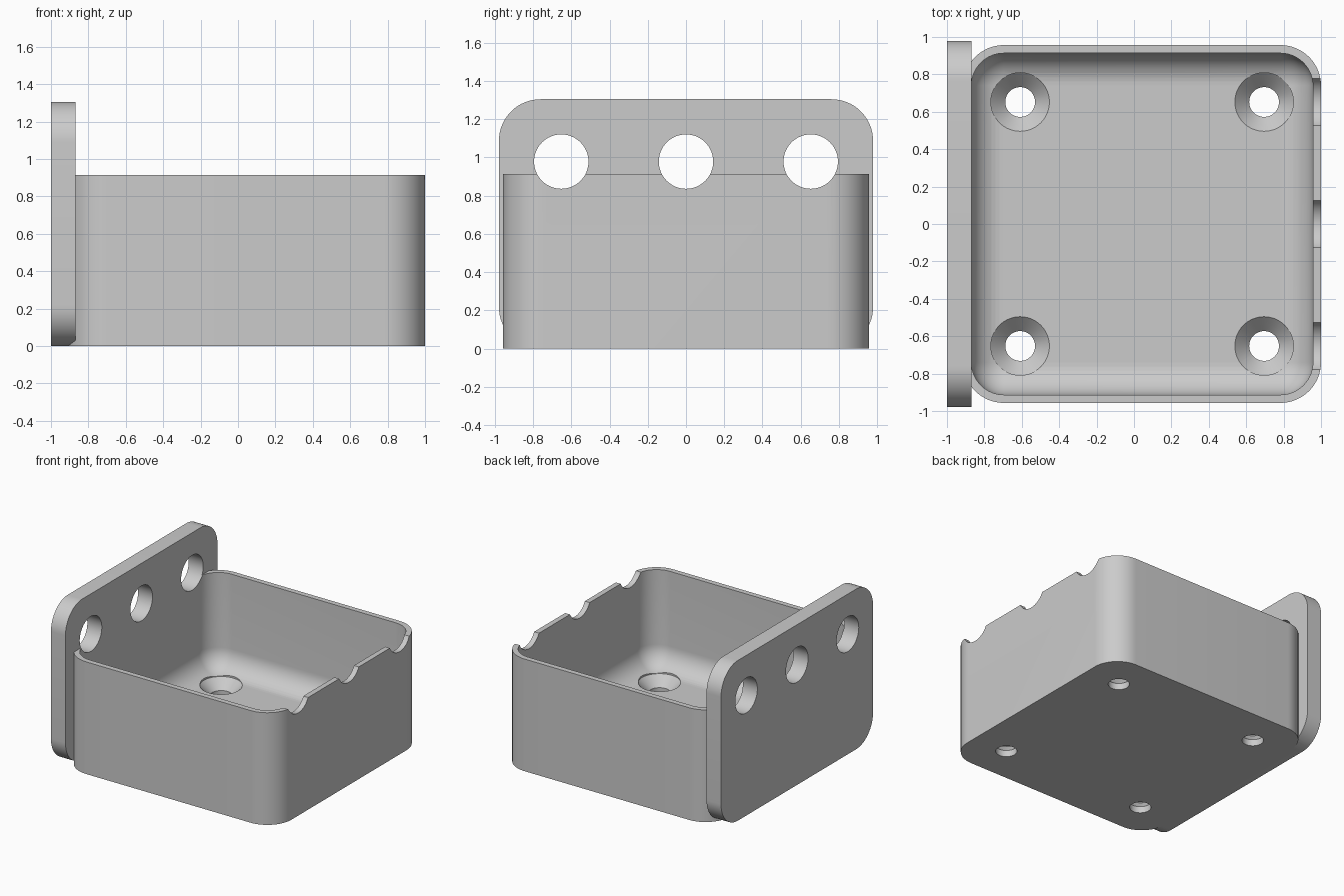
import bpy, bmesh, math
from mathutils import Matrix

cube = bpy.data.objects.get("Cube")
if cube:
    bpy.data.objects.remove(cube, do_unlink=True)

U = 2 / 46          # one design millimetre
CX = U              # tray centre along x
FLOOR, RIM = 3 * U, 21 * U

grey = bpy.data.materials.new("light grey")
grey.use_nodes = True
grey.diffuse_color = (0.6, 0.6, 0.6, 1)
grey.node_tree.nodes["Principled BSDF"].inputs["Base Color"].default_value = (0.6, 0.6, 0.6, 1)


def ring(hx, hy, r, z, steps=16):
    """Rounded rectangle outline at height z (a circle when hx = hy = r)."""
    pts = []
    for k, (sx, sy) in enumerate([(1, 1), (-1, 1), (-1, -1), (1, -1)]):
        for i in range(steps + 1):
            if r == hx and i == steps:
                continue    # full circle: corner arcs share their ends
            a = math.pi / 2 * (k + i / steps)
            pts.append((sx * (hx - r) + r * math.cos(a), sy * (hy - r) + r * math.sin(a), z))
    return pts


def loft(name, rings, matrix):
    """Closed solid skinned through a stack of outlines."""
    bm = bmesh.new()
    loops = [[bm.verts.new(p) for p in pts] for pts in rings]
    for low, high in zip(loops, loops[1:]):
        n = len(low)
        for i in range(n):
            j = (i + 1) % n
            bm.faces.new((low[i], low[j], high[j], high[i]))
    bm.faces.new(loops[0][::-1])
    bm.faces.new(loops[-1])
    bm.transform(matrix)
    bmesh.ops.recalc_face_normals(bm, faces=bm.faces)
    mesh = bpy.data.meshes.new(name)
    bm.to_mesh(mesh)
    bm.free()
    mesh.materials.append(grey)
    obj = bpy.data.objects.new(name, mesh)
    bpy.context.collection.objects.link(obj)
    return obj


def combine(target, tool, operation):
    """Apply a boolean and discard the tool."""
    tool.hide_render = True
    mod = target.modifiers.new(operation, 'BOOLEAN')
    mod.operation, mod.object, mod.solver = operation, tool, 'EXACT'
    bpy.context.view_layer.objects.active = target
    bpy.ops.object.modifier_apply(modifier=mod.name)
    bpy.data.objects.remove(tool, do_unlink=True)


at_tray = Matrix.Translation((CX, 0, 0))
along_x = Matrix.Rotation(math.pi / 2, 4, 'Y')

# Tray body
tray = loft("tray_with_back_plate",
            [ring(22 * U, 22 * U, 5 * U, z) for z in (0, RIM)], at_tray)

# Upright plate with rounded corners
plate = loft("back_plate",
             [ring(15 * U, 22.5 * U, 5 * U, z) for z in (0, 3 * U)],
             Matrix.Translation((-1, 0, 15 * U)) @ along_x)
combine(tray, plate, 'UNION')

# Hollow with filleted floor edge and corners
hollow_rings = []
FILLET = 4 * U
for i in range(13):
    a = math.pi / 2 * i / 12
    inset = FILLET * (1 - math.sin(a)) * 0.99
    hollow_rings.append(ring(21 * U - inset, 21 * U - inset, FILLET - inset,
                             FLOOR + FILLET * (1 - math.cos(a))))
hollow_rings.append(ring(21 * U, 21 * U, FILLET, RIM + U))
combine(tray, loft("hollow_cutter", hollow_rings, at_tray), 'DIFFERENCE')

# Three round holes through the plate, notching the opposite rim
for y in (-15, 0, 15):
    r = 3.27 * U
    cutter = loft("cable_hole_cutter", [ring(r, r, r, z) for z in (-1.2, 1.2)],
                  Matrix.Translation((0, y * U, 22.5 * U)) @ along_x)
    combine(tray, cutter, 'DIFFERENCE')

# Four countersunk screw holes in the floor
SMALL, WIDE = 1.83 * U, 3.6 * U
profile = [(SMALL, -U), (SMALL, FLOOR - 1.8 * U), (WIDE, FLOOR), (WIDE, FLOOR + 2 * U)]
for x in (-15, 15):
    for y in (-15, 15):
        cutter = loft("screw_hole_cutter", [ring(r, r, r, z) for r, z in profile],
                      Matrix.Translation((CX + x * U, y * U, 0)))
        combine(tray, cutter, 'DIFFERENCE')

# Smooth curves, crisp edges
for obj in bpy.context.selected_objects:
    obj.select_set(False)
tray.select_set(True)
bpy.context.view_layer.objects.active = tray
bpy.ops.object.shade_smooth_by_angle(angle=math.radians(30))
